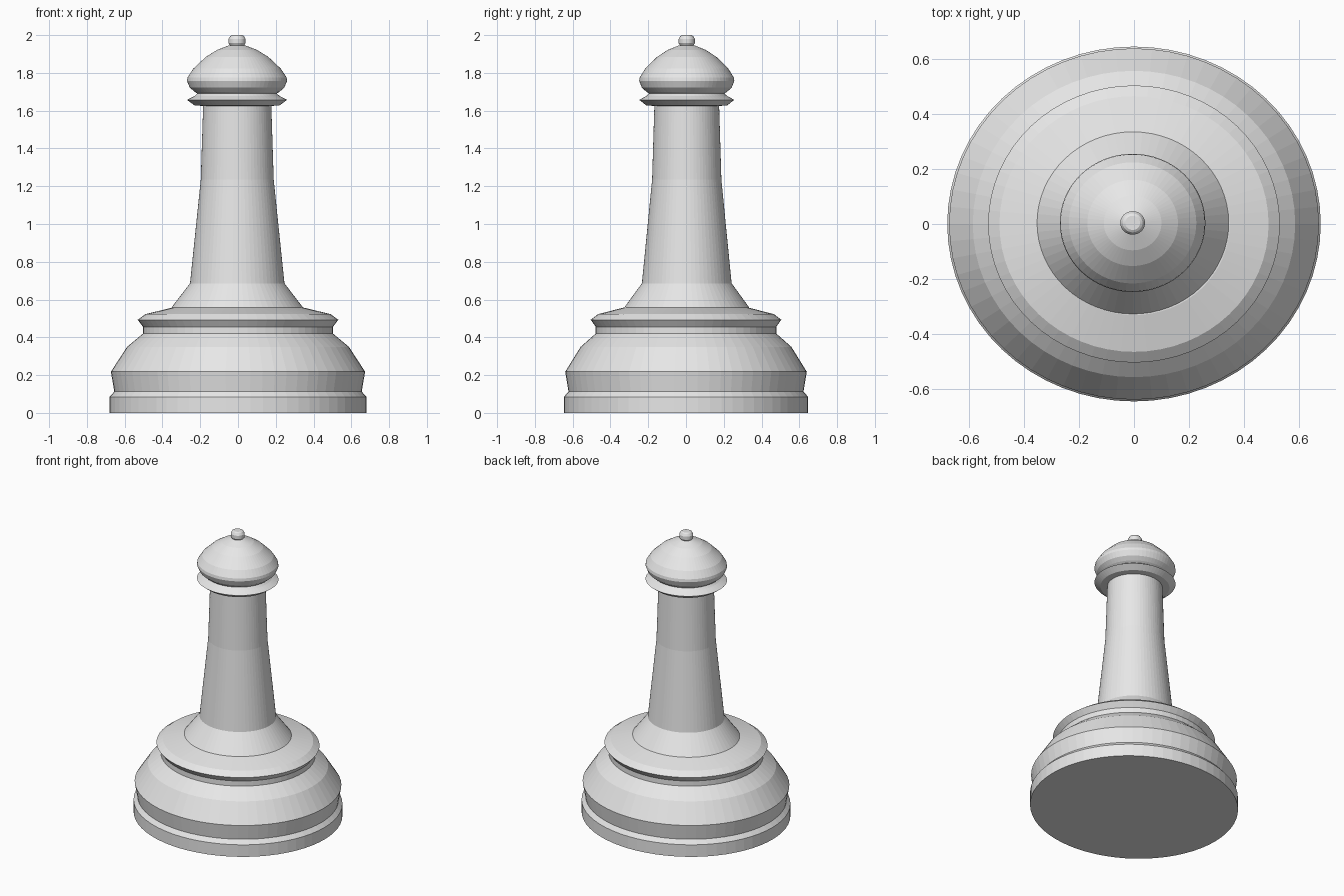
import bpy, bmesh, math

if "Cube" in bpy.data.objects:
    bpy.data.objects.remove(bpy.data.objects["Cube"])

SEGMENTS = 64
Y_SCALE = 0.95  # the turned piece is slightly oval

grey = bpy.data.materials.new("light_grey")
grey.diffuse_color = (0.8, 0.8, 0.8, 1)
grey.use_nodes = True
grey.node_tree.nodes["Principled BSDF"].inputs["Base Color"].default_value = grey.diffuse_color


def lathe(name, profile, cx=0.0, cy=0.0):
    """Spin a (radius, z) profile around z and cap both ends."""
    bm = bmesh.new()
    rings = []
    for r, z in profile:
        ring = []
        for i in range(SEGMENTS):
            a = 2 * math.pi * i / SEGMENTS
            ring.append(bm.verts.new((cx + r * math.cos(a), cy + r * Y_SCALE * math.sin(a), z)))
        rings.append(ring)
    for lo, hi in zip(rings, rings[1:]):
        for i in range(SEGMENTS):
            j = (i + 1) % SEGMENTS
            bm.faces.new((lo[i], lo[j], hi[j], hi[i]))
    bm.faces.new(rings[0][::-1])
    bm.faces.new(rings[-1])
    mesh = bpy.data.meshes.new(name)
    bm.to_mesh(mesh)
    bm.free()
    mesh.materials.append(grey)
    obj = bpy.data.objects.new(name, mesh)
    bpy.context.collection.objects.link(obj)
    return obj


# Stepped foot, bulging skirt, waist, flared ring
lathe("base", [(0.68, 0), (0.68, 0.085), (0.655, 0.113), (0.673, 0.218), (0.587, 0.35),
               (0.503, 0.42), (0.503, 0.456), (0.531, 0.493), (0.49, 0.523), (0.349, 0.557)])

# Tapering column with a flared foot
lathe("column", [(0.349, 0.557), (0.25, 0.686), (0.193, 1.235), (0.18, 1.64)], -0.004, 0.004)

# Thin collar, domed head and finial
lathe("collar", [(0.18, 1.625), (0.225, 1.628), (0.265, 1.657), (0.225, 1.678), (0.205, 1.695)],
      -0.005, 0.004)
lathe("head", [(0.205, 1.688), (0.225, 1.7), (0.25, 1.722), (0.265, 1.757), (0.262, 1.776),
               (0.232, 1.822), (0.165, 1.885), (0.105, 1.922), (0.042, 1.946)], -0.005, 0.004)
lathe("finial", [(0.034, 1.94), (0.045, 1.957), (0.045, 1.98), (0.036, 1.995), (0.027, 2.0)],
      -0.005, 0.004)
